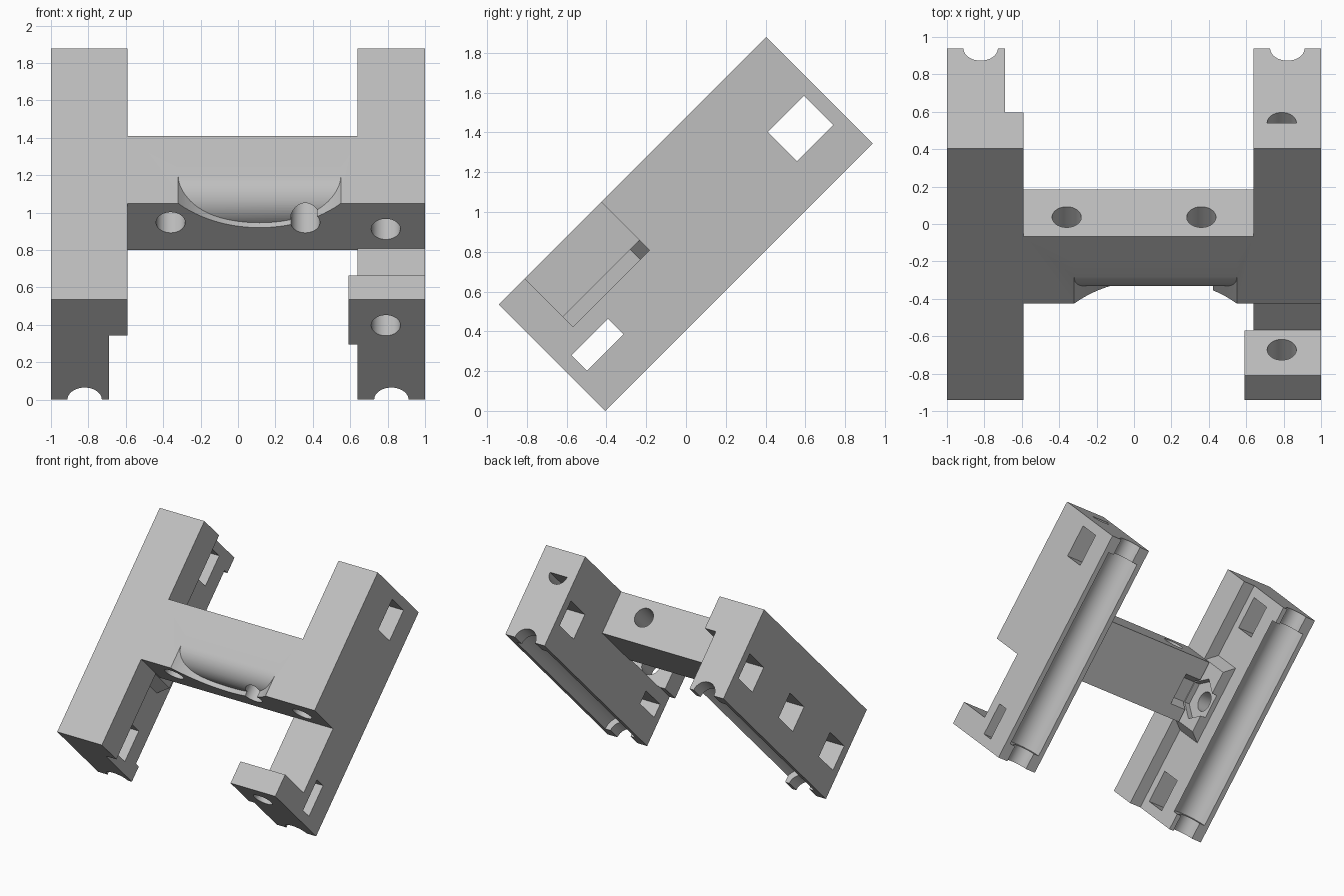
import bpy
from math import pi, sin, cos
from mathutils import Matrix, Vector

cube = bpy.data.objects.get("Cube")
if cube:
    bpy.data.objects.remove(cube, do_unlink=True)

grey = bpy.data.materials.new("light_grey")
grey.use_nodes = True
GREY = (0.52, 0.52, 0.52, 1)
grey.diffuse_color = GREY
grey.node_tree.nodes["Principled BSDF"].inputs["Base Color"].default_value = GREY

# Parts are modelled lying flat: x across, y along the bars, z through the thickness
L, T = 1.9, 0.757
ROD_X = 0.82


def solid(name, ring, offset):
    """Prism from a closed ring of points swept by an offset."""
    n = len(ring)
    pts = [Vector(p) for p in ring]
    pts += [p + Vector(offset) for p in pts]
    faces = [list(range(n))[::-1], list(range(n, 2 * n))]
    faces += [[i, (i + 1) % n, n + (i + 1) % n, n + i] for i in range(n)]
    mesh = bpy.data.meshes.new(name)
    mesh.from_pydata(pts, [], faces)
    mesh.materials.append(grey)
    obj = bpy.data.objects.new(name, mesh)
    bpy.context.collection.objects.link(obj)
    bpy.context.view_layer.objects.active = obj
    bpy.ops.object.select_all(action='DESELECT')
    obj.select_set(True)
    bpy.ops.object.mode_set(mode='EDIT')
    bpy.ops.mesh.select_all(action='SELECT')
    bpy.ops.mesh.normals_make_consistent(inside=False)
    bpy.ops.object.mode_set(mode='OBJECT')
    return obj


def box(name, x0, x1, y0, y1, z0, z1):
    ring = [(x0, y0, z0), (x1, y0, z0), (x1, y1, z0), (x0, y1, z0)]
    return solid(name, ring, (0, 0, z1 - z0))


def rod(name, x, z, r, y0, y1, sides=48, turn=2 * pi):
    """Cylinder along the bars; a half turn gives its lower half."""
    a = [pi + turn * i / sides for i in range(sides + (turn < 6))]
    return solid(name, [(x + r * cos(t), y0, z + r * sin(t)) for t in a], (0, y1 - y0, 0))


def cross_rod(name, y, z, r, x0, x1, sides=48):
    """Cylinder running across the bars."""
    a = [2 * pi * i / sides for i in range(sides)]
    return solid(name, [(x0, y + r * cos(t), z + r * sin(t)) for t in a], (x1 - x0, 0, 0))


def combine(target, tool, operation):
    mod = target.modifiers.new(operation, 'BOOLEAN')
    mod.operation = operation
    mod.solver = 'EXACT'
    mod.object = tool
    bpy.context.view_layer.objects.active = target
    bpy.ops.object.modifier_apply(modifier=mod.name)
    bpy.data.objects.remove(tool, do_unlink=True)


def add(target, tool):
    combine(target, tool, 'UNION')


def cut(target, tool):
    combine(target, tool, 'DIFFERENCE')


# Crossbar with a curved scoop and a rolled rim behind it
body = box("carriage_body", -0.59, 0.64, 0.728, 1.237, 0.404, T)
cut(body, rod("scoop", 0.115, 1.179, 0.606, 0.6, 0.96, 96))
R, Y0 = 0.165, 0.93
rim = [(-0.32, Y0 - R * sin(pi / 2 * i / 16), T - R + R * cos(pi / 2 * i / 16)) for i in range(17)]
rim += [(-0.32, Y0 - R, 0.5), (-0.32, 1.05, 0.5), (-0.32, 1.05, T)]
add(body, solid("rim", rim, (0.87, 0, 0)))

# Left bar: narrow below, wide above
left = [(-1, 0, 0), (-0.69, 0, 0), (-0.69, 0, 0.486), (-0.59, 0, 0.486), (-0.59, 0, T), (-1, 0, T)]
add(body, solid("left_bar", left, (0, L, 0)))

# Chamfered boss on the inner face of the left bar
boss = [(-0.72, 0.64, 0.2), (-0.69, 0.663, 0.2), (-0.605, 0.728, 0.2),
        (-0.605, 1.237, 0.2), (-0.69, 1.302, 0.2), (-0.72, 1.325, 0.2)]
add(body, solid("boss", boss, (0, 0, 0.3)))

# Right bar with its notch and front lip
right = box("right_bar", 0.64, 1, 0, L, 0, T)
cut(right, box("notch", 0.5, 1.1, 0.184, 0.728, 0.414, 0.9))
add(right, box("lip", 0.59, 0.7, 0, 0.184, 0.417, T))
add(body, right)

# Stepped grooves under both bars
for x in (-ROD_X, ROD_X):
    cut(body, rod("rod_groove", x, 0, 0.092, -0.1, L + 0.1))
    cut(body, rod("bearing_groove", x, 0, 0.14, 0.13, L - 0.13))

# Windows through the bars
for side, x0, x1 in (("left", -1.1, -0.64), ("right", 0.55, 1.1)):
    low_top = 0.415 if side == "left" else 0.318
    cut(body, box("back_window", x0, x1, 1.567, 1.825, 0.206, 0.415))
    cut(body, box("front_window", x0, x1, 0.078, 0.337, 0.208, low_top))
cut(body, box("middle_window", -1.1, -0.78, 0.82, 1.08, 0.206, 0.415))

# Hexagonal pocket and screw hole beside the boss
cut(body, cross_rod("hex_pocket", 0.96, 0.33, 0.17, -0.65, -0.45, 6))
cut(body, cross_rod("screw_hole", 0.96, 0.31, 0.078, -0.85, -0.6))

# Holes through the crossbar, and along the right bar
for x in (-0.36, 0.36):
    cut(body, rod("crossbar_hole", x, 0.612, 0.078, 0.6, 1.4))
cut(body, rod("bar_hole", 0.79, 0.562, 0.078, -0.1, 1.6))
cut(body, rod("end_hole", 0.79, 0.562, 0.078, 1.5, 2.0, 24, pi))

# Tilt the whole part to its standing pose
body.data.transform(Matrix.Translation((0, -0.405, 0)) @ Matrix.Rotation(pi / 4, 4, 'X'))
bpy.ops.object.select_all(action='DESELECT')
body.select_set(True)
bpy.context.view_layer.objects.active = body
bpy.ops.object.shade_smooth_by_angle(angle=pi / 6)
